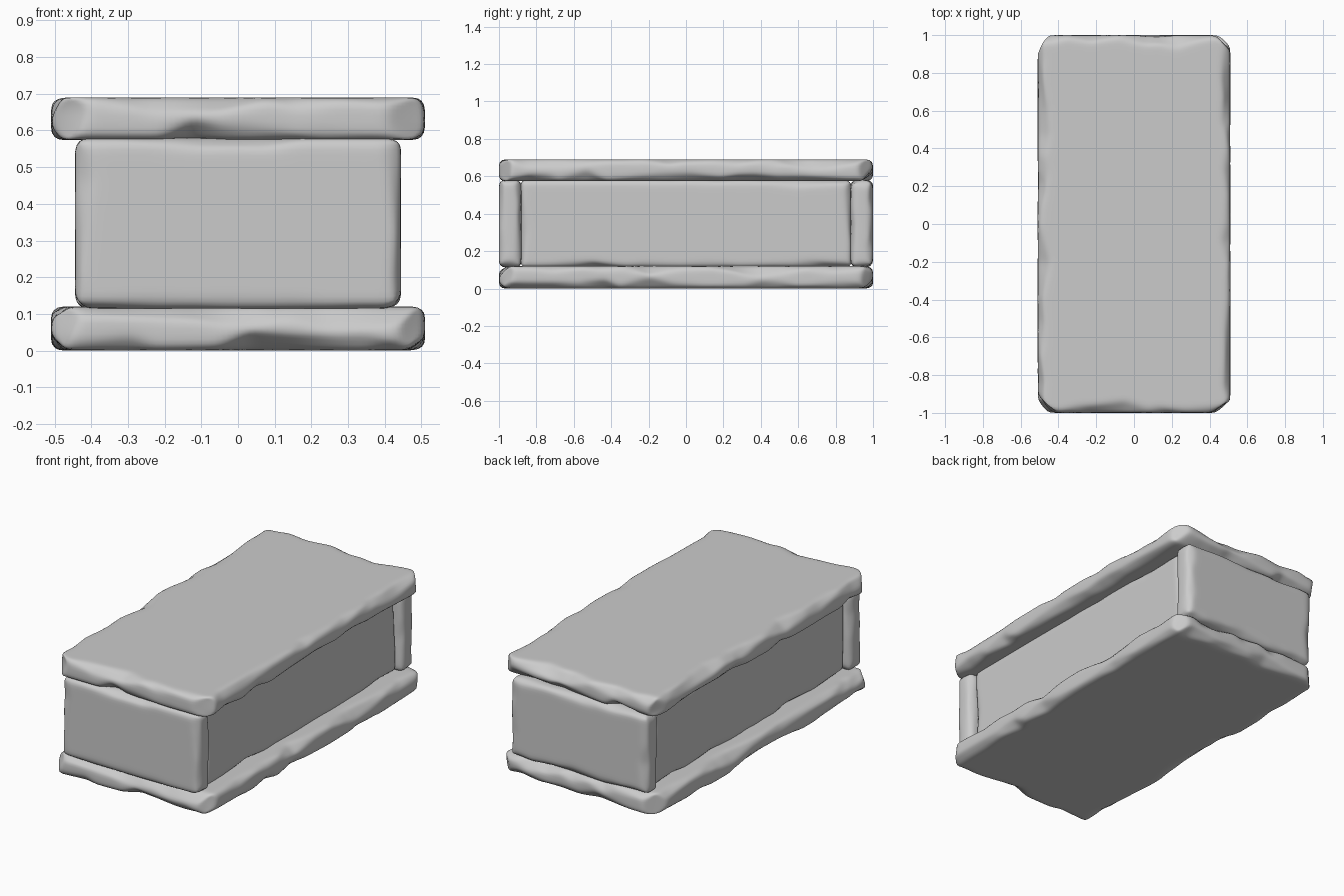
import bpy, bmesh, random
from mathutils import Vector

if "Cube" in bpy.data.objects:
    bpy.data.objects.remove(bpy.data.objects["Cube"])


def depth_profile(rng, length, lo, hi):
    """Random piecewise-linear chip depth along one edge."""
    knots, t = [], -length / 2 - 0.05
    while t < length / 2 + 0.3:
        d = lo + (hi - lo) * rng.random() ** 1.8
        knots.append((t, d))
        t += rng.uniform(0.05, 0.2)

    def sample(x):
        for (t0, d0), (t1, d1) in zip(knots, knots[1:]):
            if x <= t1:
                return d0 + (d1 - d0) * (x - t0) / (t1 - t0)
        return knots[-1][1]
    return sample


def stone_block(name, centre, size, seed, wear, step=0.016):
    """Finely gridded box with chipped edges; wear[axis] = (min, max) depth
    for the four edges that run along that axis."""
    rng = random.Random(seed)
    bm = bmesh.new()
    bmesh.ops.create_cube(bm, size=1)
    bmesh.ops.scale(bm, vec=size, verts=bm.verts)
    for axis in range(3):
        edges = [e for e in bm.edges
                 if abs(e.verts[0].co[axis] - e.verts[1].co[axis]) > 1e-4]
        bmesh.ops.subdivide_edges(bm, edges=edges, use_grid_fill=True,
                                  cuts=max(2, round(size[axis] / step) - 1))
    half = [s / 2 for s in size]
    # Cut a wandering chamfer along every edge
    for axis in range(3):
        a, b = [i for i in range(3) if i != axis]
        for sa in (-1, 1):
            for sb in (-1, 1):
                depth = depth_profile(rng, size[axis], *wear[axis])
                skew = depth_profile(rng, size[axis], 0.75, 1.35)
                for v in bm.verts:
                    u = half[a] - sa * v.co[a]
                    w = half[b] - sb * v.co[b]
                    if u + w > 0.3:
                        continue
                    k = skew(v.co[axis])
                    gap = depth(v.co[axis]) - (u * k + w / k)
                    if gap > 0:
                        n = k * k + 1 / (k * k)
                        v.co[a] -= sa * gap * k / n
                        v.co[b] -= sb * gap / k / n
    # Soften the cuts into worn stone
    for _ in range(4):
        bmesh.ops.smooth_vert(bm, verts=bm.verts, factor=0.5,
                              use_axis_x=True, use_axis_y=True, use_axis_z=True)
    bmesh.ops.translate(bm, vec=Vector(centre), verts=bm.verts)
    bmesh.ops.recalc_face_normals(bm, faces=bm.faces)
    for f in bm.faces:
        f.smooth = True
    mesh = bpy.data.meshes.new(name)
    bm.to_mesh(mesh)
    bm.free()
    obj = bpy.data.objects.new(name, mesh)
    bpy.context.collection.objects.link(obj)
    return obj


# Base and lid slabs
slab_wear = ((0.015, 0.065), (0.015, 0.06), (0.06, 0.11))
stone_block("base_slab", (0, 0, 0.06), (1.02, 2.0, 0.12), 3, slab_wear)
stone_block("lid_slab", (0, 0, 0.632), (1.02, 2.0, 0.116), 8, slab_wear)

# End walls and slightly recessed side walls
end_wear = ((0.015, 0.04), (0.02, 0.05), (0.02, 0.04))
side_wear = ((0.01, 0.03), (0.01, 0.04), (0.01, 0.035))
for side, label in ((-1, "front"), (1, "back")):
    stone_block(label + "_wall", (0, side * 0.94, 0.347), (0.89, 0.12, 0.466),
                20 + side, end_wear)
for side, label in ((-1, "left"), (1, "right")):
    stone_block(label + "_wall", (side * 0.355, 0, 0.347), (0.11, 1.77, 0.466),
                30 + side, side_wear)
